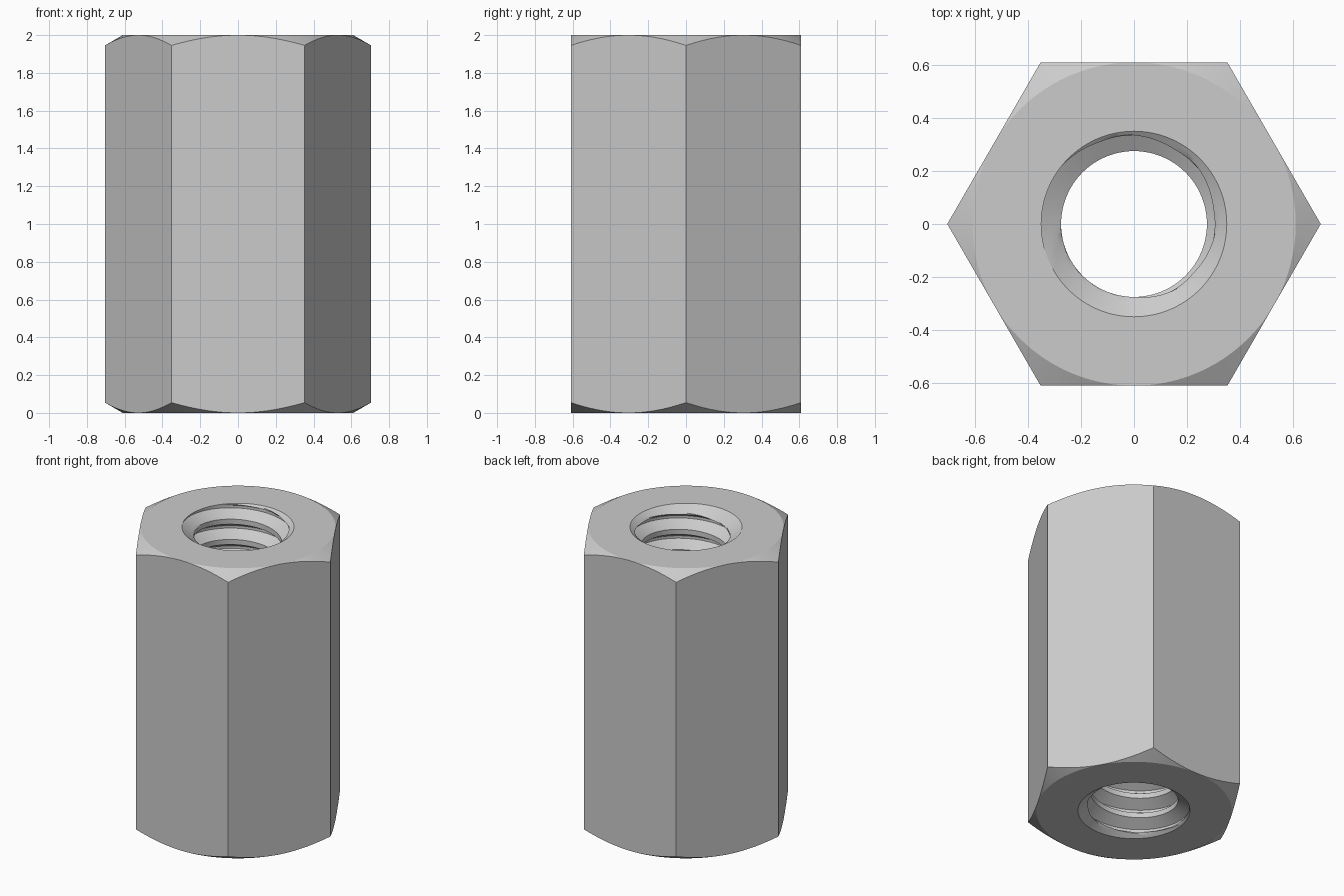
import bpy, bmesh
from math import sin, cos, tan, radians, hypot

if "Cube" in bpy.data.objects:
    bpy.data.objects.remove(bpy.data.objects["Cube"])

HEIGHT = 2.0
APOTHEM = 0.61            # half the width across flats
MINOR, MAJOR = 0.275, 0.35
PITCH = 0.14
SINK = 0.055              # countersink depth at each end
COLS = 96
SUB = 5                   # samples per thread profile segment

# One thread pitch, going up: (fraction of pitch, radius)
PROFILE = [(0.0, MINOR), (0.25, MINOR), (0.5625, MAJOR), (0.6875, MAJOR), (1.0, MINOR)]


def thread_points(turn):
    """Bore section for one angle: helical thread opened by both countersinks."""
    points = []
    for k in range(-3, int(HEIGHT / PITCH) + 4):
        base = HEIGHT - SINK + PITCH * (turn + k - int(HEIGHT / PITCH) - 1)
        for (f0, r0), (f1, r1) in zip(PROFILE, PROFILE[1:]):
            for s in range(SUB):
                t = s / SUB
                z = base + PITCH * (f0 + (f1 - f0) * t)
                z = min(max(z, 0.0), HEIGHT)
                end = min(z, HEIGHT - z)
                cone = MAJOR - (MAJOR - MINOR) * end / SINK
                points.append((max(r0 + (r1 - r0) * t, cone), z))
    return points


def section(deg, turn):
    """Closed half section (radius, z) of the nut at one angle."""
    corner = APOTHEM / cos(radians(deg % 60 - 30))
    drop = (corner - APOTHEM) * tan(radians(30))
    outer = [(MAJOR, HEIGHT), (APOTHEM, HEIGHT), (corner, HEIGHT - drop),
             (corner, drop), (APOTHEM, 0.0), (MAJOR, 0.0)]
    return outer + thread_points(turn)


# Sweep the section around the axis
verts, faces = [], []
for j in range(COLS + 1):
    deg = -90 + 360 * j / COLS
    c, s = cos(radians(deg)), sin(radians(deg))
    column = section(deg, j / COLS)
    n = len(column)
    verts += [(r * c, r * s, z) for r, z in column]
for j in range(COLS):
    for i in range(n):
        a, b = j * n + i, j * n + (i + 1) % n
        faces.append((a, a + n, b + n, b))

mesh = bpy.data.meshes.new("hex_coupling_nut")
mesh.from_pydata(verts, [], faces)
nut = bpy.data.objects.new("hex_coupling_nut", mesh)
bpy.context.collection.objects.link(nut)

# Weld the seam and clean each of the six flats into one face
bm = bmesh.new()
bm.from_mesh(mesh)
bmesh.ops.remove_doubles(bm, verts=bm.verts, dist=1e-5)
bmesh.ops.recalc_face_normals(bm, faces=bm.faces)
flat_edges = [e for e in bm.edges
              if abs(e.verts[0].co.z - e.verts[1].co.z) > 1.5
              and hypot(e.verts[0].co.x, e.verts[0].co.y) > 0.6
              and e.calc_face_angle(1.0) < 0.01]
bmesh.ops.dissolve_edges(bm, edges=flat_edges, use_verts=False)
bm.to_mesh(mesh)
bm.free()

# Smooth bore and chamfers, crisp edges
bpy.context.view_layer.objects.active = nut
nut.select_set(True)
bpy.ops.object.shade_smooth_by_angle(angle=radians(25))
